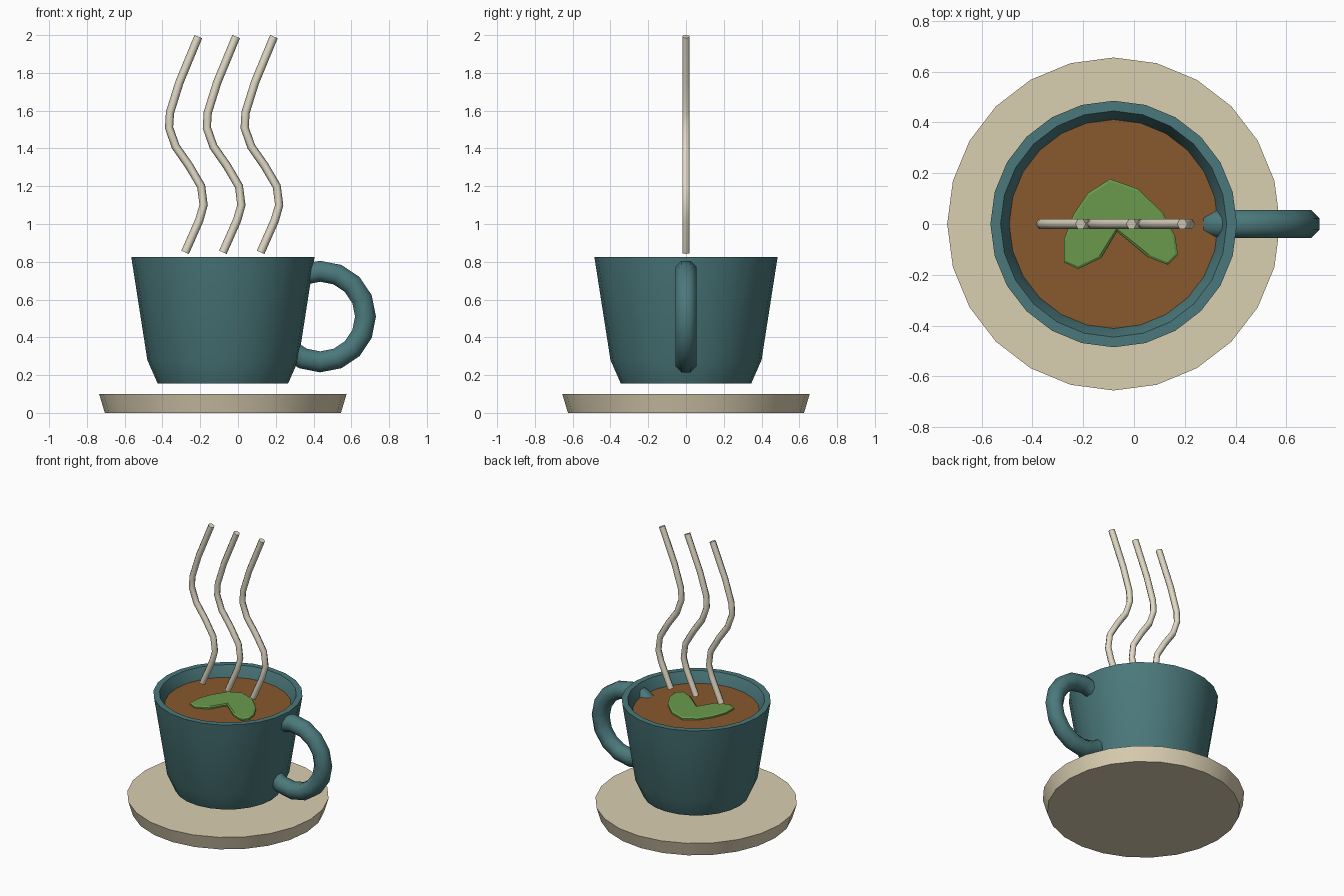
import bpy, bmesh, math
from mathutils import Vector

if "Cube" in bpy.data.objects:
    bpy.data.objects.remove(bpy.data.objects["Cube"])

CX = -0.08   # shared axis of cup and saucer


def material(name, rgb):
    m = bpy.data.materials.new(name)
    m.diffuse_color = (*rgb, 1)
    m.use_nodes = True
    m.node_tree.nodes["Principled BSDF"].inputs["Base Color"].default_value = m.diffuse_color
    return m


TEAL = material("teal_glaze", (0.07, 0.19, 0.20))
CREAM = material("cream", (0.70, 0.62, 0.44))
TEA = material("tea_brown", (0.25, 0.10, 0.027))
GREEN = material("leaf_green", (0.145, 0.323, 0.072))
STEAM = material("steam_cream", (0.76, 0.70, 0.56))


def finish(bm, name, mat, angle=None):
    bmesh.ops.recalc_face_normals(bm, faces=bm.faces)
    me = bpy.data.meshes.new(name)
    bm.to_mesh(me)
    bm.free()
    me.materials.append(mat)
    if angle:
        me.polygons.foreach_set("use_smooth", [True] * len(me.polygons))
        me.set_sharp_from_angle(angle=math.radians(angle))
    ob = bpy.data.objects.new(name, me)
    bpy.context.collection.objects.link(ob)
    return ob


def bridge(bm, a, b):
    n = len(a)
    for i in range(n):
        bm.faces.new((a[i], a[(i + 1) % n], b[(i + 1) % n], b[i]))


def lathe(name, profile, mat, angle, sides=24):
    """Turn (radius, z) points round the cup axis, closing both ends."""
    bm = bmesh.new()
    turn = [2 * math.pi * i / sides for i in range(sides)]
    rings = [[bm.verts.new((CX + r * math.cos(t), r * math.sin(t), z)) for t in turn]
             for r, z in profile]
    for a, b in zip(rings, rings[1:]):
        bridge(bm, a, b)
    bm.faces.new(rings[0])
    bm.faces.new(rings[-1])
    return finish(bm, name, mat, angle)


def tube(name, path, radius, sides, phase, mat, closed=False):
    """Sweep a polygon along (x, z) points lying in the y = 0 plane."""
    bm = bmesh.new()
    pts = [Vector((x, 0, z)) for x, z in path]
    n, rings = len(pts), []
    for i, p in enumerate(pts):
        if closed:
            d = pts[(i + 1) % n] - pts[i - 1]
        else:
            d = pts[min(i + 1, n - 1)] - pts[max(i - 1, 0)]
        side = Vector((d.z, 0, -d.x)).normalized()
        ring = []
        for k in range(sides):
            t = phase + 2 * math.pi * k / sides
            ring.append(bm.verts.new(p + radius * (math.cos(t) * side
                                                   + math.sin(t) * Vector((0, 1, 0)))))
        rings.append(ring)
    for a, b in zip(rings, rings[1:]):
        bridge(bm, a, b)
    if closed:
        bridge(bm, rings[-1], rings[0])
    else:
        bm.faces.new(rings[0])
        bm.faces.new(rings[-1])
    return finish(bm, name, mat, 70)


# Saucer
lathe("saucer", [(0.625, 0), (0.655, 0.10)], CREAM, 30)

# Hollow cup: outside, rim, inside
lathe("cup", [(0.345, 0.155), (0.40, 0.28), (0.485, 0.825), (0.445, 0.825),
              (0.408, 0.74), (0.34, 0.28), (0.30, 0.20)], TEAL, 40)

# Tea
lathe("tea", [(0.404, 0.73), (0.411, 0.75)], TEA, 30)

# Ring handle, running through the cup wall
ring = [(0.435 + 0.24 * math.cos(math.pi * i / 8), 0.51 + 0.24 * math.sin(math.pi * i / 8))
        for i in range(16)]
tube("handle", ring, 0.06, 8, math.pi / 8, TEAL, closed=True)

# Leaf pair floating on the tea, with a bevelled edge
outline = [(-.276, -.15), (-.22, -.177), (-.13, -.134), (-.067, -.028), (.055, -.13),
           (.134, -.161), (.173, -.122), (.162, -.047), (.114, .043), (.016, .138),
           (-.094, .177), (-.181, .122), (-.24, .035), (-.276, -.063)]
bm = bmesh.new()
face = bm.faces.new([bm.verts.new((x, y, 0.748)) for x, y in outline])
solid = bmesh.ops.extrude_face_region(bm, geom=[face])
top = [g for g in solid["geom"] if isinstance(g, bmesh.types.BMFace)]
bmesh.ops.translate(bm, verts=top[0].verts[:], vec=(0, 0, 0.012))
bmesh.ops.recalc_face_normals(bm, faces=bm.faces)
bmesh.ops.inset_region(bm, faces=top, thickness=0.01, depth=0.006)
finish(bm, "mint_leaves", GREEN)

# Three wisps of steam
wisp = [(-.08, .85), (-.005, 1.02), (.018, 1.10), (.005, 1.20), (-.06, 1.31),
        (-.13, 1.41), (-.165, 1.51), (-.16, 1.59), (-.11, 1.75), (-.01, 1.992)]
for i, dx in enumerate((-0.2, 0, 0.2)):
    tube(f"steam_{i + 1}", [(x + dx, z) for x, z in wisp], 0.022, 6, 0, STEAM)
